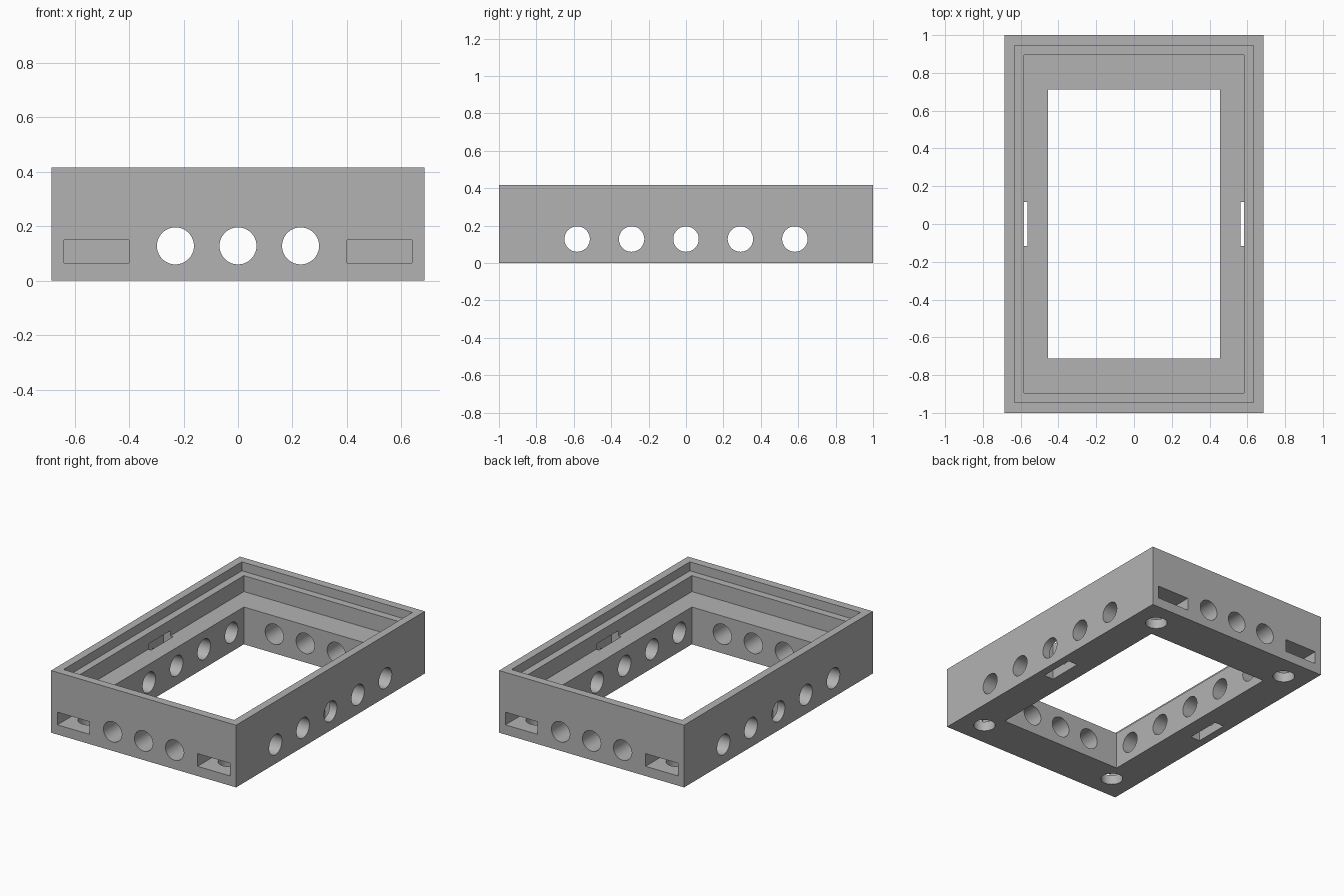
import bpy
import math

old = bpy.data.objects.get("Cube")
if old:
    bpy.data.objects.remove(old, do_unlink=True)

# Overall sizes
HX, HY, H = 0.686, 1.0, 0.417
HOLE_R, HOLE_Z = 0.068, 0.128

grey = bpy.data.materials.new("plain_grey")
grey.use_nodes = True
colour = (0.45, 0.45, 0.45, 1)
grey.diffuse_color = colour
grey.node_tree.nodes["Principled BSDF"].inputs["Base Color"].default_value = colour


def box(name, x0, x1, y0, y1, z0, z1):
    bpy.ops.mesh.primitive_cube_add(
        size=1, location=((x0 + x1) / 2, (y0 + y1) / 2, (z0 + z1) / 2))
    ob = bpy.context.object
    ob.name = name
    ob.scale = (x1 - x0, y1 - y0, z1 - z0)
    bpy.ops.object.transform_apply(location=True, rotation=True, scale=True)
    ob.data.materials.append(grey)
    return ob


def rod(name, centre, length, rotation=(0, 0, 0)):
    bpy.ops.mesh.primitive_cylinder_add(
        vertices=64, radius=HOLE_R, depth=length, location=centre, rotation=rotation)
    ob = bpy.context.object
    ob.name = name
    bpy.ops.object.transform_apply(location=True, rotation=True, scale=True)
    ob.data.materials.append(grey)
    return ob


frame = box("frame", -HX, HX, -HY, HY, 0, H)


def cut(cutter):
    cutter.hide_render = True
    mod = frame.modifiers.new("cut", "BOOLEAN")
    mod.operation = "DIFFERENCE"
    mod.solver = "EXACT"
    mod.object = cutter
    bpy.context.view_layer.objects.active = frame
    bpy.ops.object.modifier_apply(modifier=mod.name)
    bpy.data.objects.remove(cutter, do_unlink=True)


# Stepped recess from the top, then the central opening
for x, y, floor in ((0.633, 0.945, 0.357), (0.583, 0.895, 0.25), (0.456, 0.713, -0.1)):
    cut(box("recess_cutter", -x, x, -y, y, floor, H + 0.1))

# Round holes through the end walls and the side walls
for i in (-1, 0, 1):
    cut(rod("end_hole_cutter", (i * 0.23, 0, HOLE_Z), 2.4, (math.pi / 2, 0, 0)))
for i in range(-2, 3):
    cut(rod("side_hole_cutter", (0, i * 0.291, HOLE_Z), 2, (0, math.pi / 2, 0)))

for sx in (-1, 1):
    # Upright slot behind each long inner wall
    x0, x1 = sorted((sx * 0.563, sx * 0.633))
    cut(box("slot_cutter", x0, x1, -0.117, 0.117, -0.1, 0.285))
    for sy in (-1, 1):
        # Corner pocket in the end wall, met by a hole from below
        x0, x1 = sorted((sx * 0.4, sx * 0.64))
        y0, y1 = sorted((sy * 0.74, sy * 1.1))
        cut(box("pocket_cutter", x0, x1, y0, y1, 0.065, 0.15))
        cut(rod("foot_hole_cutter", (sx * 0.52, sy * 0.836, 0), 0.2))

# Smooth hole walls, sharp edges elsewhere
bpy.ops.object.select_all(action="DESELECT")
frame.select_set(True)
bpy.context.view_layer.objects.active = frame
bpy.ops.object.shade_smooth_by_angle(angle=math.radians(30))
